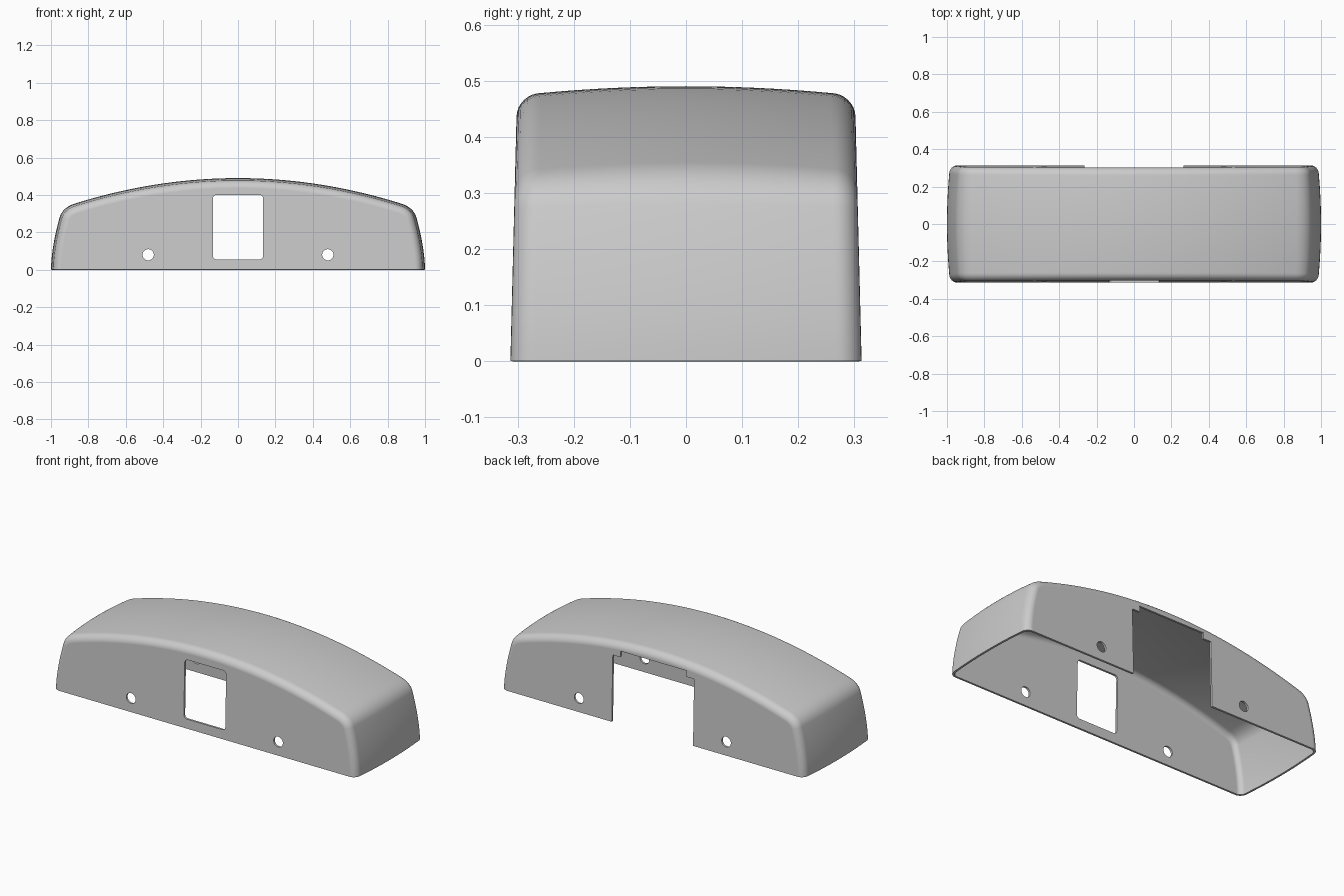
import bpy, bmesh, math
from mathutils import Vector

if "Cube" in bpy.data.objects:
    bpy.data.objects.remove(bpy.data.objects["Cube"])


def link(name, bm):
    bmesh.ops.recalc_face_normals(bm, faces=bm.faces)
    me = bpy.data.meshes.new(name)
    bm.to_mesh(me)
    bm.free()
    ob = bpy.data.objects.new(name, me)
    bpy.context.collection.objects.link(ob)
    return ob


# Half of the arched front outline, from the foot at x = 1 to the crown at x = 0
def side_x(z):
    return 1 - 0.055 * (z / 0.31) ** 1.7


def top_z(x):
    return 0.49 - 0.145 * (x / 0.9) ** 2


half = [Vector((side_x(0.28 * i / 10), 0.28 * i / 10)) for i in range(10)]
a, b, c = Vector((side_x(0.28), 0.28)), Vector((0.937, 0.334)), Vector((0.87, top_z(0.87)))
for i in range(11):
    t = i / 10
    half.append(a * (1 - t) ** 2 + b * 2 * t * (1 - t) + c * t * t)
half += [Vector((x, top_z(x))) for x in (0.87 * (1 - i / 20) for i in range(1, 21))]
outline = half + [Vector((-p.x, p.y)) for p in reversed(half[:-1])]

# Inward normals of the outline; horizontal at the feet
n = len(outline)
normals = []
for i in range(n):
    d = outline[min(i + 1, n - 1)] - outline[max(i - 1, 0)]
    normals.append(Vector((-d.y, d.x)).normalized())
normals[0], normals[-1] = Vector((-1, 0)), Vector((1, 0))

# Depth stations (y, inset): a gentle crown, then a rounded edge
stations = [(0.268 * i / 8, 0.012 * (i / 8) ** 2) for i in range(9)]
for i in range(1, 9):
    t = math.pi / 2 * i / 8
    stations.append((0.268 + 0.045 * math.sin(t), 0.012 + 0.042 * (1 - math.cos(t))))
stations = [(-y, d) for y, d in reversed(stations[1:])] + stations

# Shell: loft the sections, close front and back, leave the bottom open
bm = bmesh.new()
rows = []
for y, d in stations:
    row = []
    for p, nm in zip(outline, normals):
        q = p + nm * d
        row.append(bm.verts.new((q.x, y * (1 - 0.08 * q.y), q.y)))
    rows.append(row)
for r, s in zip(rows, rows[1:]):
    for i in range(n - 1):
        bm.faces.new((r[i], r[i + 1], s[i + 1], s[i]))
bm.faces.new(rows[0])
bm.faces.new(rows[-1])
shell = link("cover_shell", bm)
# make sure normals face outward on the open shell
top = max(shell.data.polygons, key=lambda f: f.center.z)
if top.normal.z < 0:
    shell.data.flip_normals()
bpy.context.view_layer.objects.active = shell
shell.select_set(True)
wall = shell.modifiers.new("wall", "SOLIDIFY")
wall.thickness = 0.012
wall.offset = -1
bpy.ops.object.modifier_apply(modifier="wall")


def cut(points, y0, y1):
    """Cut a prism with an (x, z) outline through the shell between y0 and y1."""
    bm = bmesh.new()
    f = bm.faces.new([bm.verts.new((x, y0, z)) for x, z in points])
    ext = bmesh.ops.extrude_face_region(bm, geom=[f])
    bmesh.ops.translate(bm, vec=(0, y1 - y0, 0),
                        verts=[v for v in ext["geom"] if isinstance(v, bmesh.types.BMVert)])
    cutter = link("cutter", bm)
    cutter.hide_render = True
    m = shell.modifiers.new("cut", "BOOLEAN")
    m.operation, m.solver, m.object = "DIFFERENCE", "EXACT", cutter
    bpy.ops.object.modifier_apply(modifier="cut")
    bpy.data.objects.remove(cutter)


def arc(cx, cz, r, start, sweep, steps):
    return [(cx + r * math.cos(math.radians(start + sweep * i / steps)),
             cz + r * math.sin(math.radians(start + sweep * i / steps))) for i in range(steps + 1)]


# Front window with rounded corners
r = 0.02
window = []
for cx, cz, start in ((0.135 - r, 0.40 - r, 0), (-0.135 + r, 0.40 - r, 90),
                      (-0.135 + r, 0.055 + r, 180), (0.135 - r, 0.055 + r, 270)):
    window += arc(cx, cz, r, start, 90, 5)
cut(window, -0.5, -0.2)

# Screw holes through front and back walls
for sx in (-1, 1):
    cut(arc(sx * 0.48, 0.08, 0.03, 0, 360, 32)[:-1], -0.5, 0.5)

# Stepped notch in the back wall
right = [(0.265, -0.1), (0.265, 0.39), (0.215, 0.39), (0.215, 0.425)]
cut(right + [(-x, z) for x, z in reversed(right)], 0.2, 0.5)

bpy.ops.object.shade_smooth_by_angle(angle=math.radians(30))
wn = shell.modifiers.new("weighted_normals", "WEIGHTED_NORMAL")
wn.keep_sharp = True
